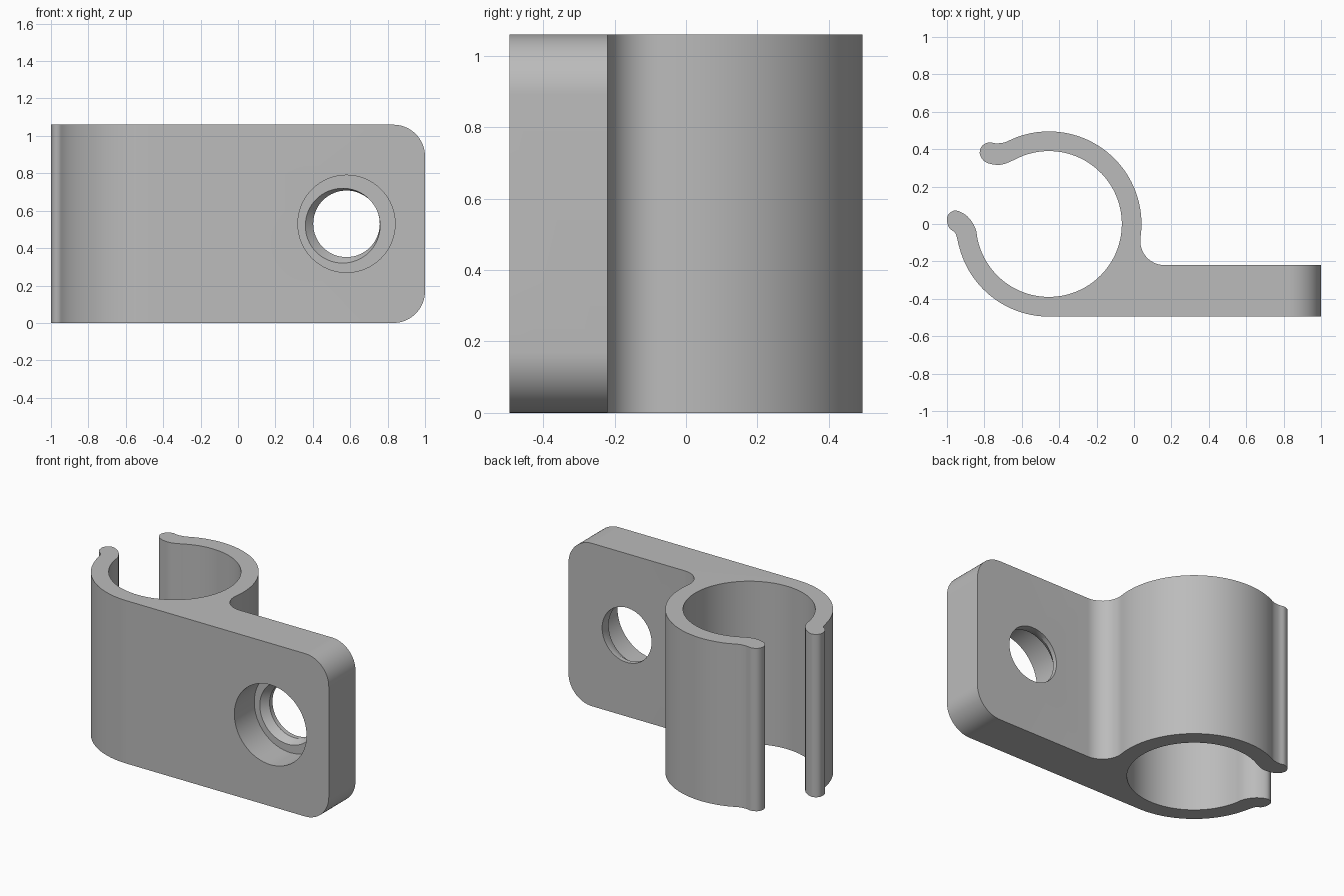
import bpy, bmesh, math
from mathutils import Vector

cube = bpy.data.objects.get("Cube")
if cube:
    bpy.data.objects.remove(cube)

HEIGHT = 1.06
CENTRE = Vector((-0.455, 0))
OUTER, INNER = 0.495, 0.39
BACK = -0.22          # rear face of the mounting plate
FILLET = 0.13
HOLE_X, HOLE_Z = 0.58, HEIGHT / 2


def arc(centre, radius, start, end, steps):
    """Points along an arc, angles in radians."""
    return [Vector((centre[0] + radius * math.cos(a), centre[1] + radius * math.sin(a)))
            for a in (start + (end - start) * i / steps for i in range(steps + 1))]


def spline(points, steps=5):
    """Catmull-Rom curve through the points, leaving out the two guide ends."""
    p = [Vector(q) for q in points]
    out = []
    for a, b, c, d in zip(p, p[1:], p[2:], p[3:]):
        for i in range(steps):
            t = i / steps
            out.append(0.5 * (2 * b + (c - a) * t + (2 * a - 5 * b + 4 * c - d) * t * t
                              + (3 * b - a - 3 * c + d) * t ** 3))
    return out + [p[-2]]


def loft(name, rings):
    """Closed solid through rings with equal point counts."""
    bm = bmesh.new()
    loops = [[bm.verts.new(co) for co in ring] for ring in rings]
    n = len(loops[0])
    for low, high in zip(loops, loops[1:]):
        for i in range(n):
            j = (i + 1) % n
            bm.faces.new((low[i], low[j], high[j], high[i]))
    bm.faces.new(loops[0][::-1])
    bm.faces.new(loops[-1])
    bmesh.ops.recalc_face_normals(bm, faces=bm.faces)
    mesh = bpy.data.meshes.new(name)
    bm.to_mesh(mesh)
    bm.free()
    obj = bpy.data.objects.new(name, mesh)
    bpy.context.collection.objects.link(obj)
    return obj


def angle_to(point):
    d = Vector(point) - CENTRE
    return math.atan2(d.y, d.x)


# Lip profiles at the two ends of the open ring
upper_lip = [(-.60, .468), (-.65, .454), (-.69, .437), (-.735, .431), (-.775, .436),
             (-.812, .418), (-.825, .38), (-.81, .345), (-.78, .325), (-.73, .316),
             (-.69, .322), (-.645, .341), (-.61, .358)]
lower_lip = [(-.829, -.12), (-.837, -.08), (-.849, -.02), (-.89, .04), (-.95, .072),
             (-.99, .055), (-1.0, .02), (-.987, -.022), (-.955, -.05), (-.938, -.11),
             (-.925, -.165)]

# Bracket outline: plate, fillet, outer ring, lips and inner ring
fillet_y = BACK + FILLET
fillet_x = CENTRE.x + math.sqrt((OUTER + FILLET) ** 2 - fillet_y ** 2)
join = angle_to((fillet_x, fillet_y))
outline = [Vector((1, -OUTER)), Vector((1, BACK))]
outline += arc((fillet_x, fillet_y), FILLET, -math.pi / 2, join - math.pi, 14)
outline += arc(CENTRE, OUTER, join, angle_to(upper_lip[1]), 48)[1:-1]
outline += spline(upper_lip)
outline += arc(CENTRE, INNER, angle_to(upper_lip[-2]), angle_to(lower_lip[1]) , 72)[1:-1]
outline += spline(lower_lip)
outline += arc(CENTRE, OUTER, angle_to(lower_lip[-2]), -math.pi / 2, 32)[1:]
bracket = loft("clip_bracket", [[(p.x, p.y, z) for p in outline] for z in (-0.05, HEIGHT + 0.05)])

# Slab that trims the height and rounds the plate corners
R = 0.17
slab = [Vector((-1.2, HEIGHT)), Vector((-1.2, 0))]
slab += arc((1 - R, R), R, -math.pi / 2, 0, 16)
slab += arc((1 - R, HEIGHT - R), R, 0, math.pi / 2, 16)
trim = loft("corner_trim", [[(p.x, y, p.y) for p in slab] for y in (-0.8, 0.8)])

# Counterbored hole with an off-centre taper at its floor
bore = [(-.6, 0, 0, .26), (-.29, 0, 0, .26), (-.29, -.02, -.01, .2),
        (-.25, 0, 0, .178), (-.1, 0, 0, .178)]
drill = loft("hole_cutter", [[(p.x, y, p.y) for p in
             arc((HOLE_X + dx, HOLE_Z + dz), r, 0, 2 * math.pi, 64)[:-1]]
             for y, dx, dz, r in bore])

for cutter, operation in ((trim, 'INTERSECT'), (drill, 'DIFFERENCE')):
    cutter.hide_render = True
    mod = bracket.modifiers.new(cutter.name, 'BOOLEAN')
    mod.object, mod.operation, mod.solver = cutter, operation, 'EXACT'

# Bake the cuts and remove the helpers
bpy.context.view_layer.update()
graph = bpy.context.evaluated_depsgraph_get()
baked = bpy.data.meshes.new_from_object(bracket.evaluated_get(graph))
bracket.modifiers.clear()
bracket.data = baked
for cutter in (trim, drill):
    bpy.data.objects.remove(cutter)

# Single grey finish
grey = bpy.data.materials.new("plain_grey")
grey.use_nodes = True
colour = (0.5, 0.5, 0.5, 1)
grey.diffuse_color = colour
grey.node_tree.nodes["Principled BSDF"].inputs["Base Color"].default_value = colour
bracket.data.materials.clear()
bracket.data.materials.append(grey)

bpy.ops.object.select_all(action='DESELECT')
bracket.select_set(True)
bpy.context.view_layer.objects.active = bracket
bpy.ops.object.shade_smooth_by_angle(angle=math.radians(30))
